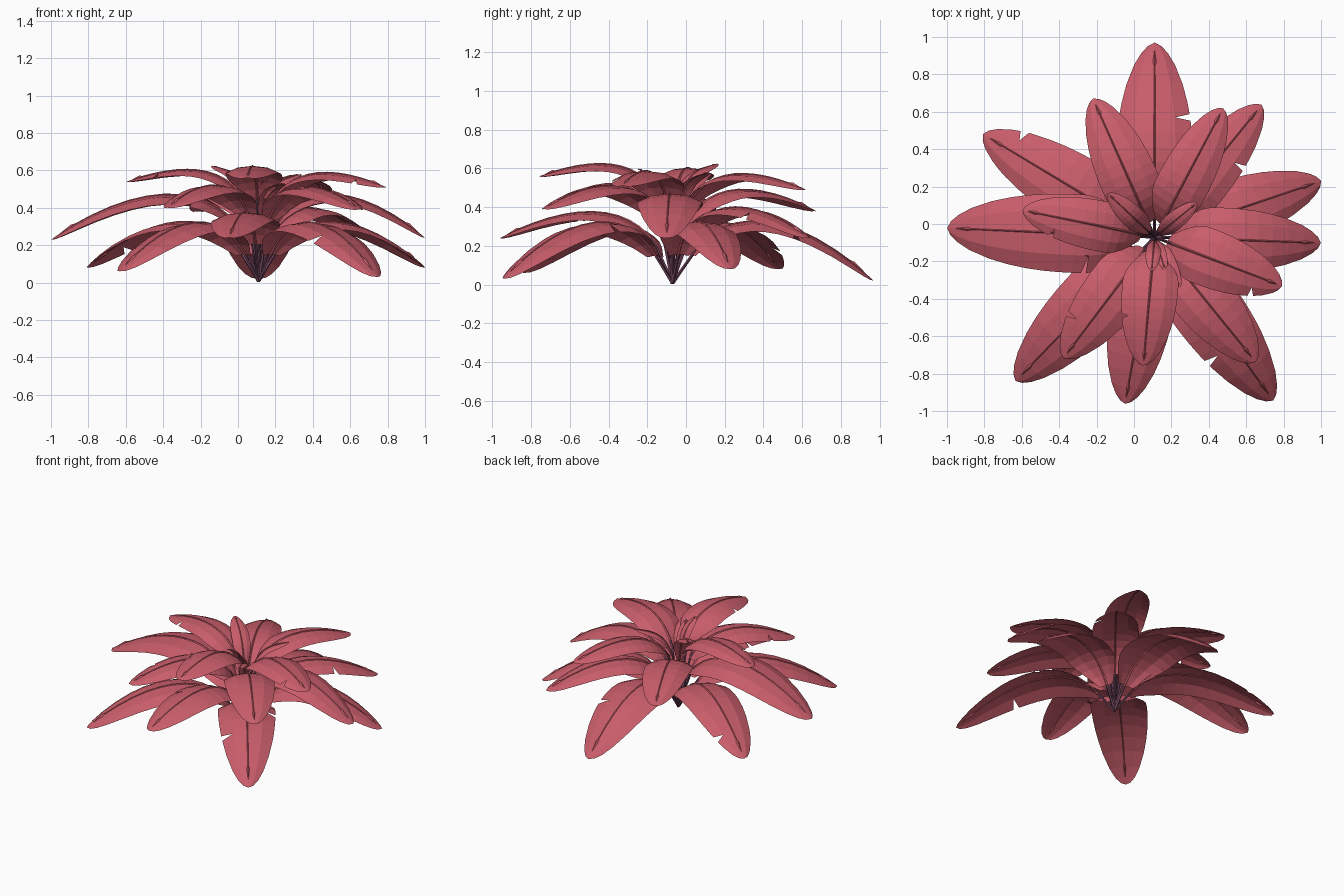
import bpy, bmesh, math
from mathutils import Vector

if "Cube" in bpy.data.objects:
    bpy.data.objects.remove(bpy.data.objects["Cube"])

BASE = Vector((0.11, -0.07, 0.008))


def material(name, rgb):
    m = bpy.data.materials.new(name)
    m.diffuse_color = (*rgb, 1)
    m.use_nodes = True
    m.node_tree.nodes["Principled BSDF"].inputs["Base Color"].default_value = m.diffuse_color
    return m


LEAF = material("rose red leaf", (0.58, 0.11, 0.145))
STEM = material("dark plum stem", (0.17, 0.06, 0.11))


def make_object(name, bm, mat):
    me = bpy.data.meshes.new(name)
    bm.to_mesh(me)
    bm.free()
    me.materials.append(mat)
    ob = bpy.data.objects.new(name, me)
    bpy.context.collection.objects.link(ob)


def bezier(p, t):
    u = 1 - t
    return p[0]*u**3 + p[1]*3*u*u*t + p[2]*3*u*t*t + p[3]*t**3


def half_width(t):
    # quick swell from the stem, slow taper, blunt rounded tip
    grow = 0.3 + 0.7 * math.sin(math.pi/2 * min(1, t/0.36))
    end = max(0, 1 - ((t - 0.42)/0.58)**2.5)**0.55 if t > 0.42 else 1
    return grow * end


def blade(name, path, side, width, notches):
    # rows across the blade, with extra rows where the edge is torn
    rows = [(i/12, None) for i in range(12)] + [(0.965, None), (0.99, None), (1.0, None)]
    for t, s in notches:
        rows = [r for r in rows if abs(r[0] - t) > 0.03]
        rows += [(t - 0.022, None), (t, s), (t + 0.012, None)]
    rows.sort(key=lambda r: r[0])
    bm = bmesh.new()
    prev = None
    for t, torn in rows:
        c = bezier(path, t)
        tan = (bezier(path, min(1, t + .01)) - bezier(path, max(0, t - .01))).normalized()
        up = tan.cross(side).normalized()
        if t > 0.3 and up.z < 0:
            up = -up
        w = width * half_width(t)
        line = []
        for k in (-1, -0.55, 0, 0.55, 1):
            cut = torn and torn * k > 0.9
            f = k * 0.58 if cut else k
            lift = 0.06 * abs(f) - 0.32 * f * f
            slip = -tan * 0.02 if cut else Vector()
            line.append(bm.verts.new(c + side * (f * w) + up * (lift * w) + slip))
        if prev:
            for a in range(4):
                bm.faces.new((prev[a + 1], prev[a], line[a], line[a + 1]))
        prev = line
    bmesh.ops.remove_doubles(bm, verts=bm.verts, dist=0.0004)
    make_object(name, bm, LEAF)


def rod(name, pts, side, mat):
    # four-sided rod through (point, radius) pairs
    bm = bmesh.new()
    prev = None
    for i, (c, r) in enumerate(pts):
        a, b = pts[max(0, i - 1)][0], pts[min(len(pts) - 1, i + 1)][0]
        up = (b - a).normalized().cross(side).normalized()
        ring = [bm.verts.new(c + side*r*x + up*r*y) for x, y in ((1, 0), (0, 1), (-1, 0), (0, -1))]
        if prev:
            for k in range(4):
                bm.faces.new((prev[k], prev[(k+1) % 4], ring[(k+1) % 4], ring[k]))
        else:
            bm.faces.new(ring)
        prev = ring
    bm.faces.new(prev)
    bmesh.ops.recalc_face_normals(bm, faces=bm.faces)
    make_object(name, bm, mat)


def leaf(name, angle, reach, peak, tip, width, notches=(), start=None):
    a = math.radians(angle)
    out, side = Vector((math.cos(a), math.sin(a), 0)), Vector((-math.sin(a), math.cos(a), 0))
    s = peak - 0.17 if start is None else start
    mid = (peak - 0.125 * (s + tip)) / 0.75
    foot = Vector((BASE.x, BASE.y, 0))
    path = [foot + out * (reach * r) + Vector((0, 0, z))
            for r, z in ((0.1, s), (0.26, mid), (0.60, mid), (1, tip))]
    blade(name + "_blade", path, side, width, notches)
    # plum stalk up to the blade, then a fine midrib ending in a spear point
    q = 1 if width > 0.08 else 0.6
    rod(name + "_stalk", [(BASE, .010*q), (BASE.lerp(path[0], .5), .008*q),
                          (path[0], .0075*q), (bezier(path, .06), .007*q)], side, STEM)
    rib = [(bezier(path, i/12), (0.0075 - 0.0042 * i/11) * q) for i in range(11)]
    rib += [(bezier(path, 0.90), .0035*q), (bezier(path, 0.915), .010*q), (bezier(path, 0.965), .001)]
    rod(name + "_midrib", rib, side, LEAF)


# angle, reach, peak height, tip height, half width, tears (position, side)
tiers = {
    "lower_leaf": [
        (90, 1.04, .325, .02, .205, [(.68, -1)]),
        (18.6, .94, .325, .08, .17),
        (149, 1.07, .325, .08, .185, [(.87, -1)]),
        (226, 1.07, .32, .06, .185),
        (306, 1.08, .32, .03, .19, [(.72, -1), (.5, 1)]),
    ],
    "middle_leaf": [
        (-2, .89, .47, .24, .17),
        (51, .91, .40, .24, .155, [(.7, -1)]),
        (177.5, 1.11, .47, .23, .21, [(.35, 1)]),
        (260, .905, .375, .24, .17, [(.62, -1)]),
        (114, .81, .49, .38, .155),
        (233, .81, .52, .40, .16, [(.8, -1)]),
        (309, .86, .51, .39, .165),
    ],
    "upper_leaf": [
        (62, .78, .57, .49, .14),
        (168.5, .72, .60, .54, .135, [(.8, 1)]),
        (265, .69, .62, .56, .15, [(.68, -1)]),
        (339, .73, .585, .51, .155, [(.85, -1)]),
    ],
    "heart_leaf": [
        (137, .34, .57, .625, .06, (), .36),
        (39, .29, .53, .58, .05, (), .34),
        (265, .18, .54, .60, .04, (), .34),
        (288, .18, .50, .56, .035, (), .32),
        (297, .30, .50, .53, .045, (), .34),
    ],
}
for tier, leaves in tiers.items():
    for i, args in enumerate(leaves, 1):
        leaf(f"{tier}_{i}", *args)
